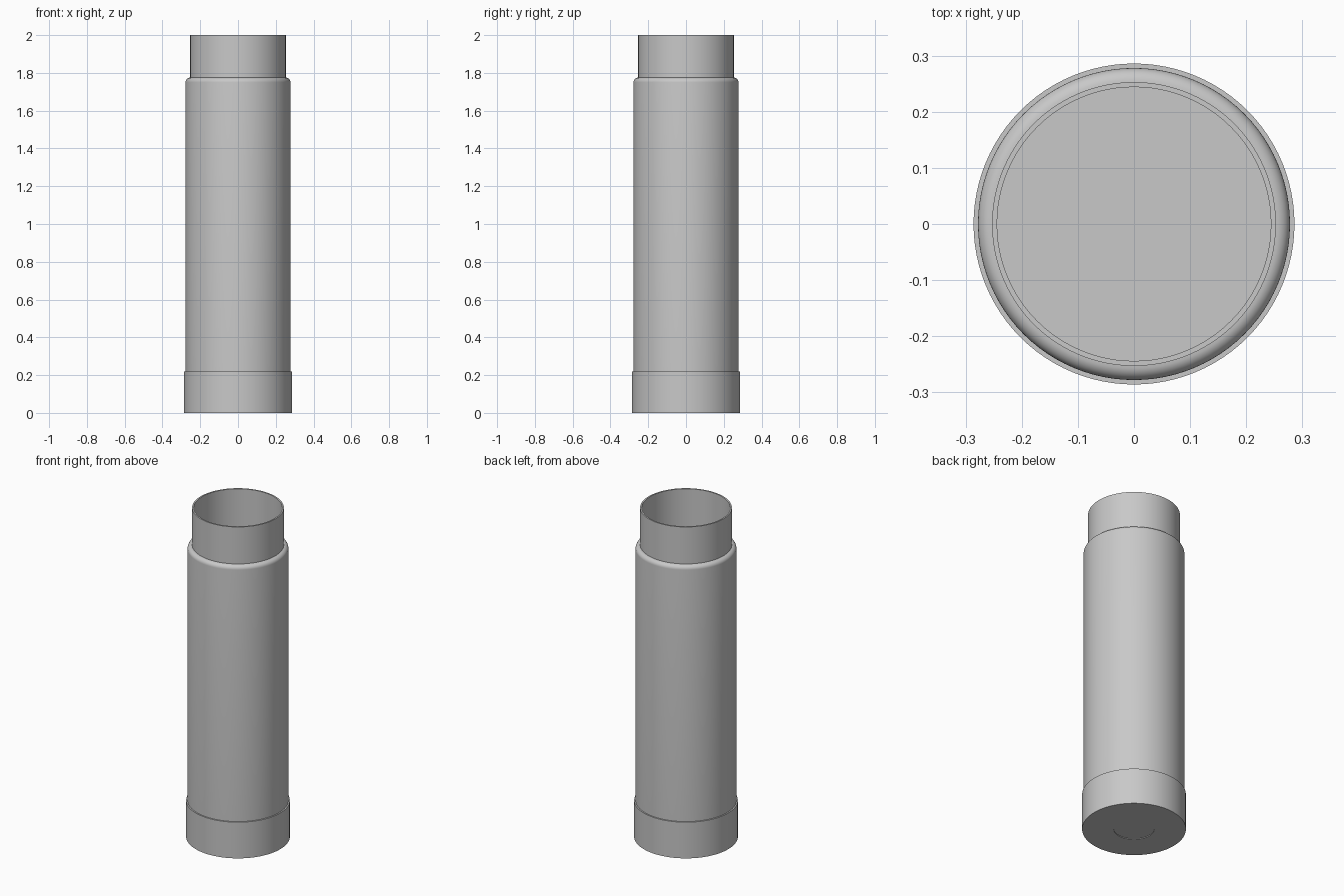
import bpy
import bmesh
import math

# Remove the default cube only
cube = bpy.data.objects.get("Cube")
if cube:
    bpy.data.objects.remove(cube, do_unlink=True)

SEGMENTS = 96

grey = bpy.data.materials.new("plain grey")
grey.use_nodes = True
colour = (0.58, 0.58, 0.58, 1.0)
grey.diffuse_color = colour
grey.node_tree.nodes["Principled BSDF"].inputs["Base Color"].default_value = colour


def lathe(name, profile):
    """Spin (radius, height) points around z; a zero radius closes the shape."""
    bm = bmesh.new()
    rings = []
    for r, z in profile:
        if r == 0:
            rings.append([bm.verts.new((0, 0, z))] * SEGMENTS)
        else:
            rings.append([bm.verts.new((r * math.cos(a), r * math.sin(a), z))
                          for a in (2 * math.pi * j / SEGMENTS for j in range(SEGMENTS))])
    for low, high in zip(rings, rings[1:]):
        for j in range(SEGMENTS):
            k = (j + 1) % SEGMENTS
            corners = [low[j], low[k], high[k], high[j]]
            bm.faces.new(list(dict.fromkeys(corners)))  # triangle at the axis
    mesh = bpy.data.meshes.new(name)
    bm.to_mesh(mesh)
    bm.free()
    mesh.materials.append(grey)
    obj = bpy.data.objects.new(name, mesh)
    bpy.context.collection.objects.link(obj)
    bpy.ops.object.select_all(action='DESELECT')
    obj.select_set(True)
    bpy.context.view_layer.objects.active = obj
    bpy.ops.object.shade_smooth_by_angle(angle=math.radians(30))
    return obj


BODY_R, NECK_R, BORE_R, BASE_R = 0.278, 0.253, 0.244, 0.286
SHOULDER_Z, BASE_Z = 1.775, 0.22

# Base collar with a shallow round recess underneath
lathe("base_collar", [(0, 0.004), (0.112, 0.004), (0.112, 0), (BASE_R, 0),
                      (BASE_R, BASE_Z), (BODY_R, BASE_Z)])

# Main tube with a rounded shoulder
fillet = BODY_R - NECK_R
shoulder = [(NECK_R + fillet * math.cos(a), SHOULDER_Z - fillet + fillet * math.sin(a))
            for a in (math.pi / 2 * i / 8 for i in range(9))]
lathe("body_tube", [(BODY_R, BASE_Z)] + shoulder)

# Open neck, with its bore running down to the closed floor
lathe("neck_and_bore", [(NECK_R, SHOULDER_Z), (NECK_R, 2), (BORE_R, 2),
                        (BORE_R, 0.02), (0, 0.02)])
